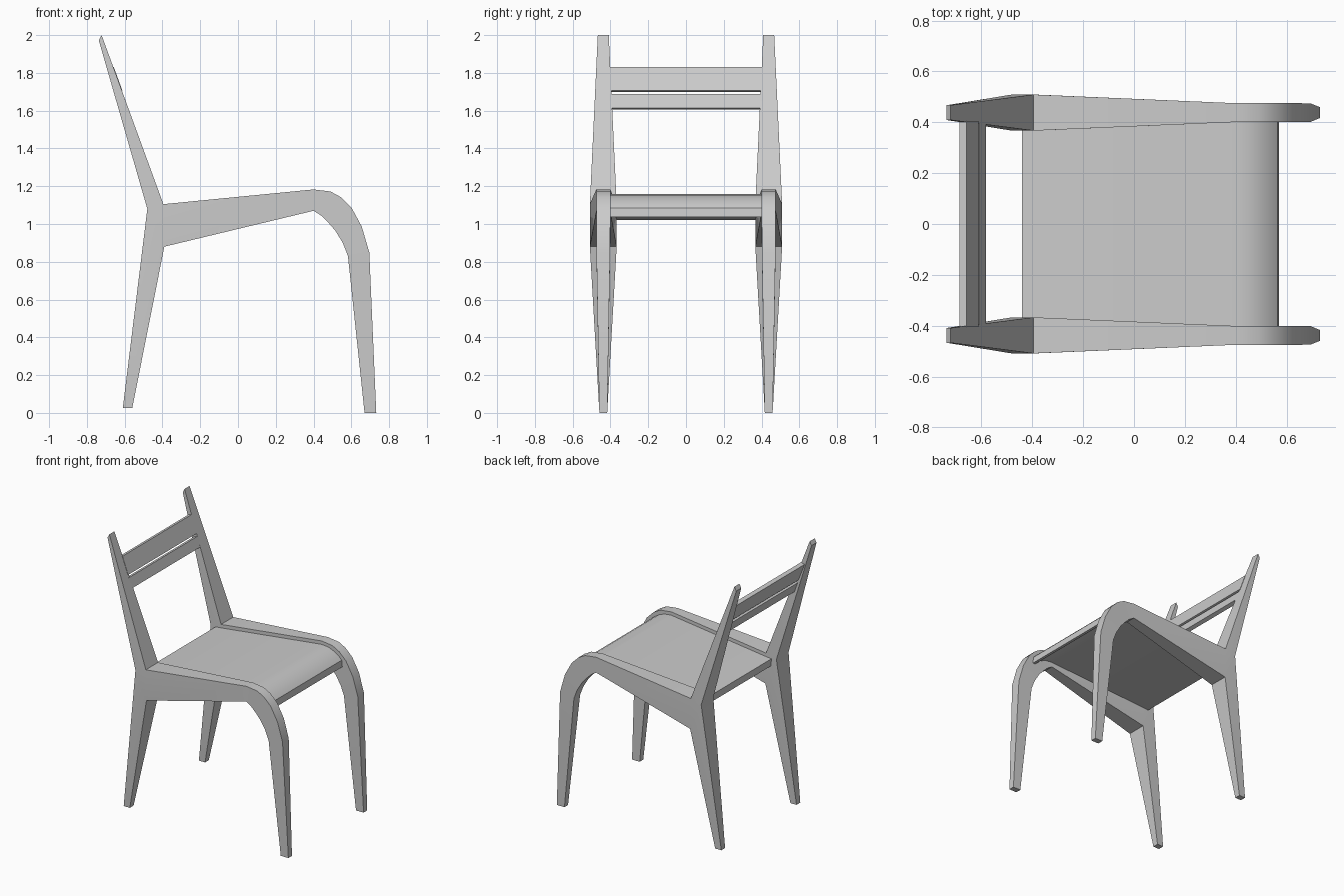
import bpy, bmesh, math

if "Cube" in bpy.data.objects:
    bpy.data.objects.remove(bpy.data.objects["Cube"])

def finish(name, bm):
    bmesh.ops.recalc_face_normals(bm, faces=bm.faces)
    mesh = bpy.data.meshes.new(name)
    bm.to_mesh(mesh)
    bm.free()
    ob = bpy.data.objects.new(name, mesh)
    bpy.context.collection.objects.link(ob)
    bpy.ops.object.select_all(action='DESELECT')
    ob.select_set(True)
    bpy.context.view_layer.objects.active = ob
    bpy.ops.object.shade_smooth_by_angle(angle=math.radians(32))
    return ob

# Side frame: three tapering arms that meet at a triangular hub.
# Each arm station is (x, z of one edge, x, z of other edge, half thickness).
B, U, L = (-0.48, 1.08), (-0.395, 1.105), (-0.39, 0.88)
HUB = 0.071
back_post = [(*B, *U, HUB), (-0.737, 1.972, -0.722, 2.0, 0.029)]
back_leg = [(*L, *B, HUB), (-0.56, 0.025, -0.61, 0.025, 0.022)]
rail_and_front_leg = [
    (*U, *L, HUB),
    (0.40, 1.183, 0.40, 1.07, 0.037),
    (0.49, 1.172, 0.44, 1.045, 0.037),
    (0.545, 1.142, 0.48, 1.005, 0.037),
    (0.60, 1.088, 0.515, 0.965, 0.037),
    (0.655, 0.987, 0.555, 0.90, 0.037),
    (0.695, 0.85, 0.582, 0.83, 0.036),
    (0.732, 0.0, 0.67, 0.0, 0.021),
]

def side_frame(name, yc):
    bm = bmesh.new()
    for arm in (back_post, back_leg, rail_and_front_leg):
        rings = []
        for ax, az, bx, bz, h in arm:
            rings.append([bm.verts.new(p) for p in (
                (ax, yc - h, az), (ax, yc + h, az),
                (bx, yc + h, bz), (bx, yc - h, bz))])
        for r, s in zip(rings, rings[1:]):
            for i in range(4):
                j = (i + 1) % 4
                bm.faces.new((r[i], r[j], s[j], s[i]))
        bm.faces.new(rings[-1])
    for s in (-1, 1):
        bm.faces.new([bm.verts.new((x, yc + s * HUB, z)) for x, z in (B, U, L)])
    bmesh.ops.remove_doubles(bm, verts=bm.verts, dist=1e-4)
    return finish(name, bm)

side_frame("side_frame_left", -0.438)
side_frame("side_frame_right", 0.438)

def cross_piece(name, profile, half=0.405):
    """Extrude an x-z profile across the chair."""
    bm = bmesh.new()
    face = bm.faces.new([bm.verts.new((x, -half, z)) for x, z in profile])
    out = bmesh.ops.extrude_face_region(bm, geom=[face])
    for v in out["geom"]:
        if isinstance(v, bmesh.types.BMVert):
            v.co.y = half
    return finish(name, bm)

# Seat panel, curving down at the front edge
cross_piece("seat", [
    (-0.44, 1.075), (0.40, 1.158), (0.455, 1.153), (0.50, 1.135),
    (0.54, 1.11), (0.565, 1.085), (0.57, 1.037), (0.55, 1.037),
    (0.50, 1.08), (0.455, 1.10), (0.40, 1.105), (-0.435, 1.02)])

# Backrest slats, leaning with the posts
cross_piece("upper_back_slat", [
    (-0.658, 1.832), (-0.612, 1.707), (-0.640, 1.698), (-0.686, 1.823)])
cross_piece("lower_back_slat", [
    (-0.607, 1.687), (-0.582, 1.615), (-0.610, 1.605), (-0.635, 1.677)])
